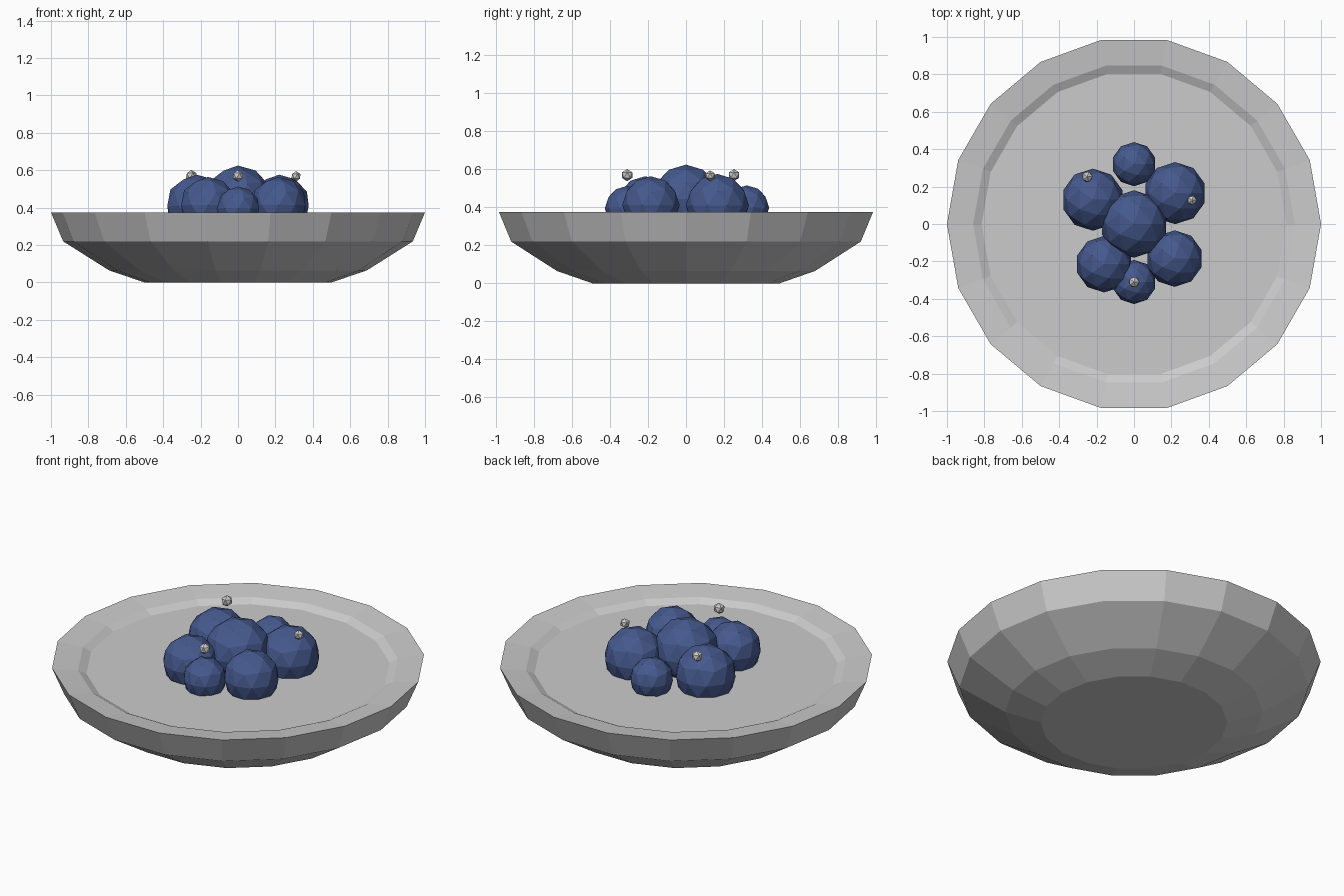
import bpy, bmesh
from math import cos, sin, tau

if "Cube" in bpy.data.objects:
    bpy.data.objects.remove(bpy.data.objects["Cube"])

SIDES = 18


def finish(name, bm, mat=None):
    bmesh.ops.recalc_face_normals(bm, faces=bm.faces)
    me = bpy.data.meshes.new(name)
    bm.to_mesh(me)
    bm.free()
    ob = bpy.data.objects.new(name, me)
    bpy.context.collection.objects.link(ob)
    if mat:
        me.materials.append(mat)
    return ob


def lathe(name, profile):
    """Revolve (radius, z) points into a closed faceted solid."""
    bm = bmesh.new()
    rings = [[bm.verts.new((r * cos(tau * i / SIDES), r * sin(tau * i / SIDES), z))
              for i in range(SIDES)] for r, z in profile]
    for a, b in zip(rings, rings[1:]):
        for i in range(SIDES):
            j = (i + 1) % SIDES
            bm.faces.new((a[i], a[j], b[j], b[i]))
    bm.faces.new(rings[0][::-1])
    bm.faces.new(rings[-1])
    return finish(name, bm)


def ball(name, x, y, z, r, detail, mat=None):
    bm = bmesh.new()
    bmesh.ops.create_icosphere(bm, subdivisions=detail, radius=r)
    ob = finish(name, bm, mat)
    ob.location = (x, y, z)
    return ob


# bowl with a broad rim sloping gently inward, closed by the filled surface
lathe("bowl", [(0.5, 0), (0.69, 0.065), (0.935, 0.22), (1.0, 0.375),
               (0.86, 0.357), (0.815, 0.335)])

# berries
blue = bpy.data.materials.new("berry_blue")
blue.diffuse_color = (0.06, 0.1, 0.27, 1)
blue.use_nodes = True
blue.node_tree.nodes["Principled BSDF"].inputs["Base Color"].default_value = blue.diffuse_color
berries = [(0, 0, 0.445, 0.18), (-0.22, 0.13, 0.41, 0.166), (0.22, 0.165, 0.41, 0.166),
           (0, 0.32, 0.398, 0.118), (-0.16, -0.215, 0.413, 0.151),
           (0.217, -0.185, 0.413, 0.151), (0, -0.31, 0.395, 0.118)]
for i, (x, y, z, r) in enumerate(berries):
    ball(f"berry_{i + 1}", x, y, z, r, 2, blue)

# small crumbs on top
for i, (x, y, z, r) in enumerate([(-0.25, 0.253, 0.57, 0.032), (0.31, 0.127, 0.567, 0.028),
                                  (0, -0.31, 0.57, 0.032)]):
    ball(f"crumb_{i + 1}", x, y, z, r, 1)
